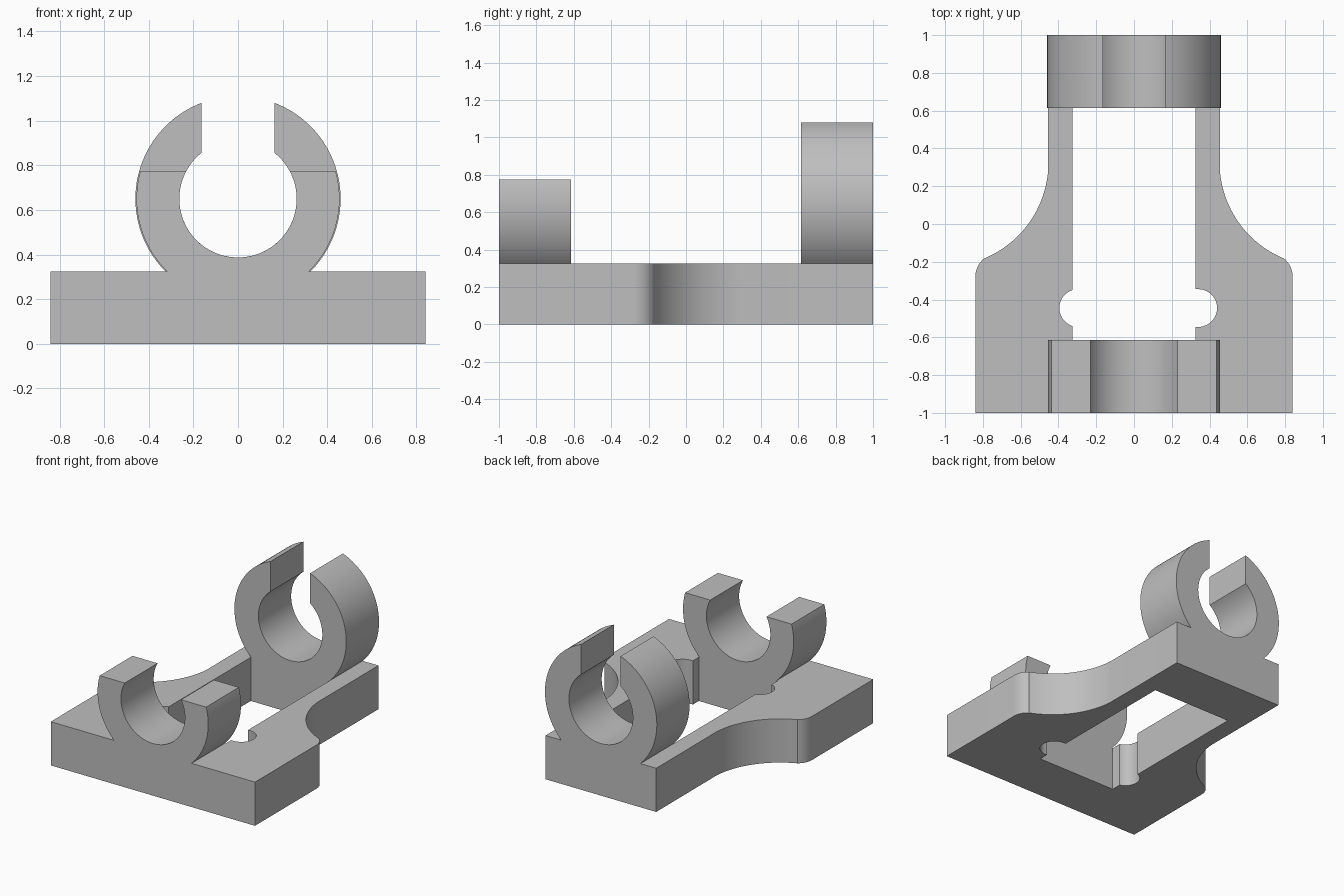
import bpy
import bmesh
from math import sin, cos, asin, acos, radians, degrees, pi

cube = bpy.data.objects.get("Cube")
if cube:
    bpy.data.objects.remove(cube, do_unlink=True)

# Single grey material
GREY = (0.52, 0.52, 0.52, 1)
grey = bpy.data.materials.new("grey plastic")
grey.use_nodes = True
grey.diffuse_color = GREY
grey.node_tree.nodes["Principled BSDF"].inputs["Base Color"].default_value = GREY


def arc(cx, cy, r, start, end, steps=24):
    """Points along an arc, angles in degrees."""
    angles = [radians(start + (end - start) * i / steps) for i in range(steps + 1)]
    return [(cx + r * cos(a), cy + r * sin(a)) for a in angles]


def mirrored(half):
    """Close a right-hand half profile with its mirror image."""
    return half + [(-x, y) for x, y in reversed(half) if abs(x) > 1e-4]


def extrude_profile(name, loops, depth, location, upright=False):
    """Extrude flat loops (outline, then holes) into a smooth-shaded mesh."""
    curve = bpy.data.curves.new(name, 'CURVE')
    curve.dimensions = '2D'
    curve.fill_mode = 'BOTH'
    curve.extrude = depth / 2
    for points in loops:
        spline = curve.splines.new('POLY')
        spline.points.add(len(points) - 1)
        for p, (x, y) in zip(spline.points, points):
            p.co = (x, y, 0, 1)
        spline.use_cyclic_u = True
    obj = bpy.data.objects.new(name, curve)
    obj.location = location
    if upright:
        obj.rotation_euler.x = pi / 2
    bpy.context.collection.objects.link(obj)
    bpy.ops.object.select_all(action='DESELECT')
    obj.select_set(True)
    bpy.context.view_layer.objects.active = obj
    bpy.ops.object.convert(target='MESH')
    obj = bpy.context.object
    bm = bmesh.new()
    bm.from_mesh(obj.data)
    bmesh.ops.remove_doubles(bm, verts=bm.verts, dist=1e-4)
    bmesh.ops.recalc_face_normals(bm, faces=bm.faces)
    bm.to_mesh(obj.data)
    bm.free()
    obj.data.materials.clear()
    obj.data.materials.append(grey)
    bpy.ops.object.shade_smooth_by_angle(angle=radians(20))
    return obj


# Base plate: wide front, curved shoulders, narrow back
PLATE = 0.325
shoulder = arc(1.003, 0.326, 0.55, 247, 183.8)
corner = arc(0.715, -0.28, 0.125, 0, 53, 10)
outline = mirrored([(0.84, -1)] + corner + shoulder + [(0.455, 1)])

# Window with a round notch on each side
SIDE, FRONT, BACK = 0.325, -0.615, 0.615
right_notch = [(SIDE, -0.545)] + arc(0.34, -0.445, 0.1, -90, 90) + [(SIDE, -0.345)]
left_notch = arc(-0.295, -0.445, 0.1, 107.5, 252.5)
window = ([(-SIDE, FRONT), (SIDE, FRONT)] + right_notch
          + [(SIDE, BACK), (-SIDE, BACK)] + left_notch)
extrude_profile("base_plate", [outline, window], PLATE, (0, 0, PLATE / 2))

# Ring clips standing on the plate
AXIS, BORE = 0.65, 0.263


def clip(name, outer, outer_end, inner_end, y):
    foot = degrees(asin((PLATE - AXIS) / outer))
    half = (arc(0, AXIS, outer, foot, outer_end, 40)
            + arc(0, AXIS, BORE, inner_end, -90, 40))
    extrude_profile(name, [mirrored(half)], 1 + FRONT, (0, y, 0), upright=True)


# Front clip is cut level, back clip has a narrow vertical slot
LEVEL, SLOT = 0.125, 0.163
middle = (1 + BACK) / 2
clip("front_clip", 0.455, degrees(asin(LEVEL / 0.455)), degrees(asin(LEVEL / BORE)), -middle)
clip("back_clip", 0.46, degrees(acos(SLOT / 0.46)), degrees(acos(SLOT / BORE)), middle)
